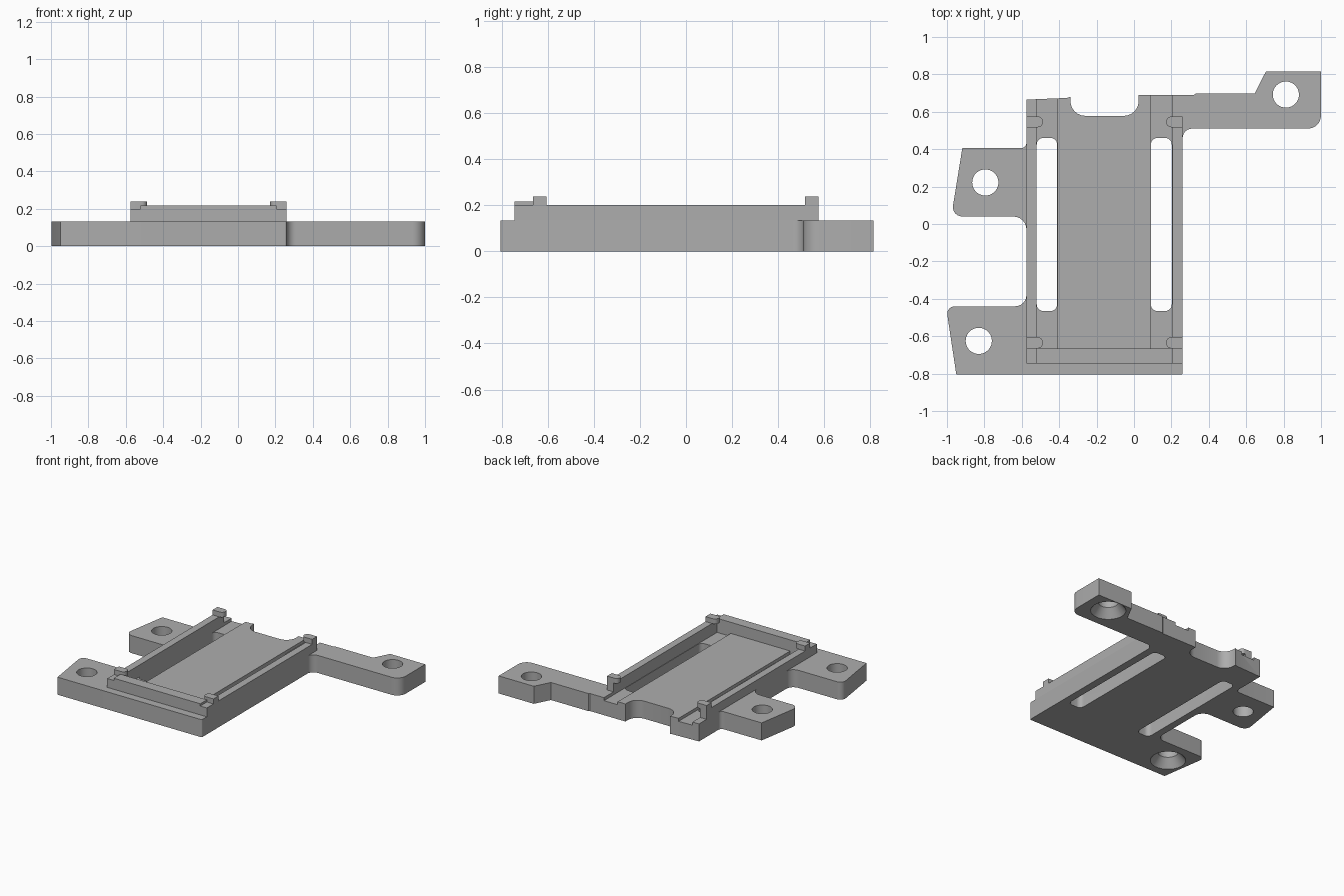
import bpy, bmesh, math
from mathutils import Vector

if "Cube" in bpy.data.objects:
    bpy.data.objects.remove(bpy.data.objects["Cube"], do_unlink=True)

grey = bpy.data.materials.new("mid grey plastic")
grey.use_nodes = True
COLOUR = (0.42, 0.42, 0.42, 1)
grey.diffuse_color = COLOUR
grey.node_tree.nodes["Principled BSDF"].inputs["Base Color"].default_value = COLOUR

PLATE, RAIL, LIP, TAB, CHANNEL = 0.133, 0.2, 0.217, 0.238, 0.11


def rounded(corners, steps=6):
    """Turn (x, y, radius) corners into an outline with filleted corners."""
    out = []
    for i, (x, y, r) in enumerate(corners):
        p = Vector((x, y))
        if not r:
            out.append(p)
            continue
        a = (Vector(corners[i - 1][:2]) - p).normalized()
        b = (Vector(corners[(i + 1) % len(corners)][:2]) - p).normalized()
        half = a.angle(b) / 2
        centre = p + (a + b).normalized() * r / math.sin(half)
        start = p + a * r / math.tan(half) - centre
        end = p + b * r / math.tan(half) - centre
        turn = math.atan2(start.x * end.y - start.y * end.x, start.dot(end))
        for s in range(steps + 1):
            t = turn * s / steps
            out.append(centre + Vector((start.x * math.cos(t) - start.y * math.sin(t),
                                        start.x * math.sin(t) + start.y * math.cos(t))))
    return out


def finish(name, bm):
    bmesh.ops.recalc_face_normals(bm, faces=bm.faces)
    mesh = bpy.data.meshes.new(name)
    bm.to_mesh(mesh)
    bm.free()
    mesh.materials.append(grey)
    obj = bpy.data.objects.new(name, mesh)
    bpy.context.collection.objects.link(obj)
    return obj


def prism(name, corners, z0, z1):
    bm = bmesh.new()
    face = bm.faces.new([bm.verts.new((p.x, p.y, z0)) for p in rounded(corners)])
    new = bmesh.ops.extrude_face_region(bm, geom=[face])["geom"]
    bmesh.ops.translate(bm, vec=(0, 0, z1 - z0),
                        verts=[v for v in new if isinstance(v, bmesh.types.BMVert)])
    return finish(name, bm)


def block(name, x0, x1, y0, y1, z0, z1, r=0):
    return prism(name, [(x0, y0, r), (x1, y0, r), (x1, y1, r), (x0, y1, r)], z0, z1)


def cone(name, x, y, z0, z1, r0, r1):
    bm = bmesh.new()
    bmesh.ops.create_cone(bm, cap_ends=True, segments=40, radius1=r0, radius2=r1, depth=z1 - z0)
    bmesh.ops.translate(bm, vec=(x, y, (z0 + z1) / 2), verts=bm.verts)
    return finish(name, bm)


# Base plate with three mounting ears and a rounded notch at the back
base = prism("base_plate", [
    (-0.95, -0.805, 0), (0.26, -0.805, 0.01), (0.26, 0.51, 0.05), (1.0, 0.51, 0.07),
    (1.0, 0.815, 0), (0.705, 0.815, 0), (0.645, 0.697, 0), (0.33, 0.697, 0), (0.32, 0.69, 0),
    (0.025, 0.69, 0), (0.025, 0.578, 0.08), (-0.34, 0.578, 0.08), (-0.34, 0.68, 0),
    (-0.36, 0.674, 0), (-0.575, 0.665, 0), (-0.575, 0.405, 0.03), (-0.918, 0.405, 0),
    (-0.977, 0.04, 0.05), (-0.575, 0.04, 0.07), (-0.575, -0.44, 0.06),
    (-1.005, -0.44, 0.04)], 0, PLATE)

# Cutters: channels, long slots, screw holes and countersinks
cutters = []
for side, x0, x1 in (("right", -0.52, -0.408), ("left", 0.09, 0.205)):
    cutters.append(block(side + "_channel_cutter", x0, x1, -0.665, 0.75, CHANNEL, 0.3))
    cutters.append(block(side + "_slot_cutter", x0, x1 - 0.003, -0.465, 0.46, -0.1, 0.3, 0.035))
for name, x, y, sunk in (("arm", 0.812, 0.692, True), ("front_ear", -0.83, -0.625, True),
                         ("rear_ear", -0.795, 0.222, False)):
    cutters.append(cone(name + "_hole_cutter", x, y, -0.1, 0.3, 0.07, 0.07))
    if sunk:
        cutters.append(cone(name + "_countersink_cutter", x, y, -0.01, 0.065, 0.13, 0.07))

bpy.context.view_layer.objects.active = base
for cutter in cutters:
    mod = base.modifiers.new("cut", "BOOLEAN")
    mod.operation, mod.solver, mod.object = "DIFFERENCE", "EXACT", cutter
    bpy.ops.object.modifier_apply(modifier=mod.name)
    bpy.data.objects.remove(cutter, do_unlink=True)

# Side rails and front lip around the tray
block("right_rail", -0.575, -0.52, -0.745, 0.575, PLATE, RAIL)
block("left_rail", 0.205, 0.26, -0.745, 0.575, PLATE, RAIL)
block("front_lip", -0.52, 0.205, -0.745, -0.665, PLATE, LIP)

# Four clip tabs with rounded inner ends
for end, y0, y1 in (("front", -0.665, -0.605), ("rear", 0.517, 0.575)):
    for side, outer, inner in (("right", -0.575, -0.487), ("left", 0.26, 0.172)):
        prism(f"{end}_{side}_tab", [(outer, y0, 0), (inner, y0, 0.028),
                                    (inner, y1, 0.028), (outer, y1, 0)], RAIL, TAB)

for obj in bpy.data.objects:
    obj.select_set(obj.type == "MESH")
bpy.ops.object.shade_smooth_by_angle(angle=math.radians(30))
